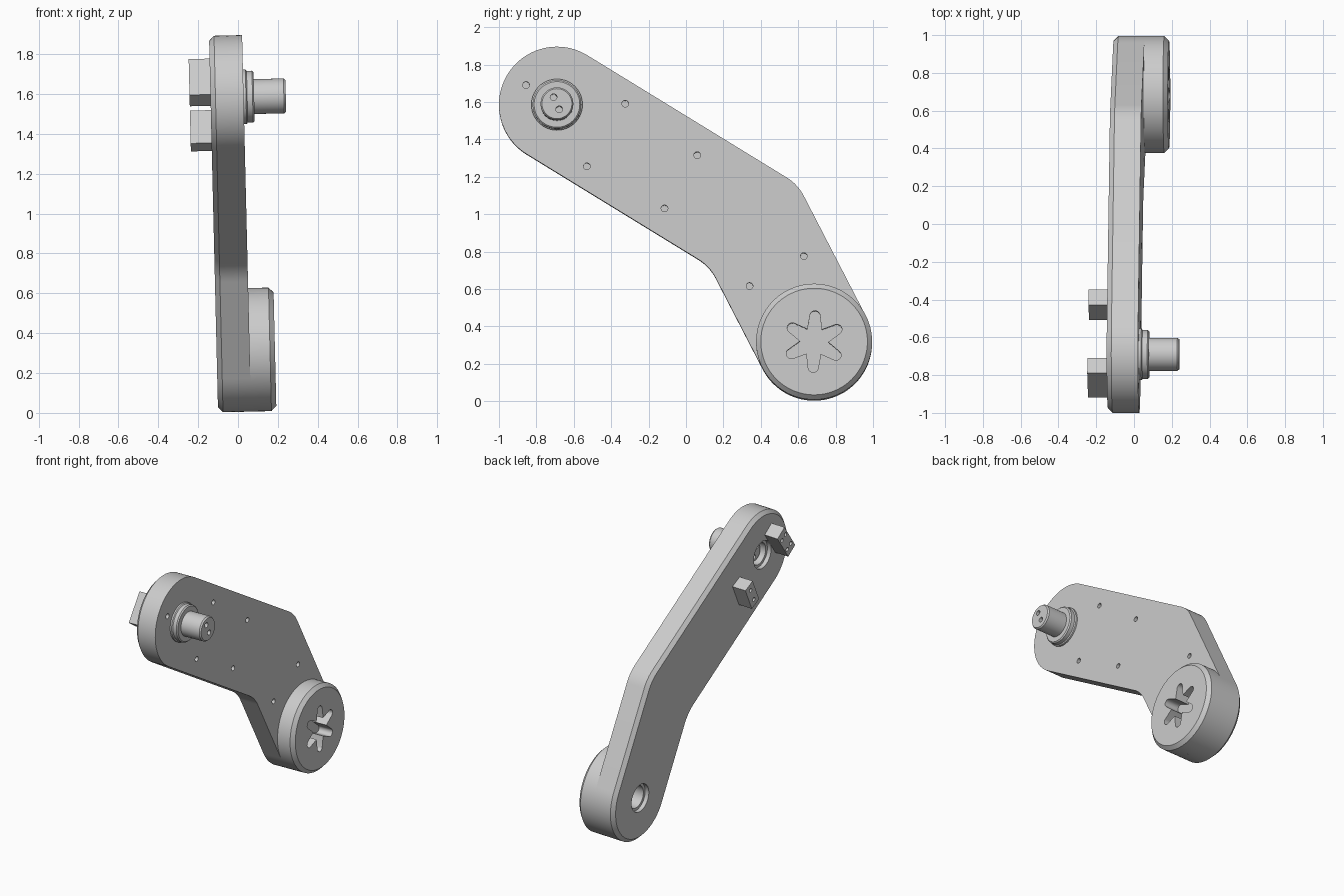
import bpy, bmesh, math
from math import cos, sin, radians
from mathutils import Vector

old = bpy.data.objects.get("Cube")
if old:
    bpy.data.objects.remove(old)

grey = bpy.data.materials.new("light_grey")
grey.use_nodes = True
COLOUR = (0.6, 0.6, 0.6, 1)
grey.diffuse_color = COLOUR
grey.node_tree.nodes["Principled BSDF"].inputs["Base Color"].default_value = COLOUR

TILT = -0.024            # the whole arm leans slightly about the y axis
BACK, FRONT, FACE = -0.10, 0.066, 0.193
TOP = Vector((-0.69, 1.585))      # pin centre (y, z)
LOW = Vector((0.685, 0.315))      # boss centre (y, z)
R = 0.31
parts = []


def polar(angle, r=1.0):
    return Vector((cos(angle), sin(angle))) * r


def arc(centre, r, start, end, steps):
    return [centre + polar(start + (end - start) * i / steps, r) for i in range(steps + 1)]


def circle(centre, r, n=48):
    return arc(centre, r, 0, 2 * math.pi, n)[:-1]


def loft(name, rings):
    """Solid through matching (x, outline) rings, capped at both ends."""
    bm = bmesh.new()
    loops = [[bm.verts.new((x, p.x, p.y)) for p in pts] for x, pts in rings]
    for a, b in zip(loops, loops[1:]):
        for i in range(len(a)):
            j = (i + 1) % len(a)
            bm.faces.new((a[i], a[j], b[j], b[i]))
    bm.faces.new(loops[0])
    bm.faces.new(loops[-1])
    bmesh.ops.recalc_face_normals(bm, faces=bm.faces)
    mesh = bpy.data.meshes.new(name)
    bm.to_mesh(mesh)
    bm.free()
    ob = bpy.data.objects.new(name, mesh)
    bpy.context.collection.objects.link(ob)
    mesh.materials.append(grey)
    return ob


def turned(name, centre, steps, n=64):
    return loft(name, [(x, circle(centre, r, n)) for x, r in steps])


def cut(ob, cutter):
    cutter.hide_render = True
    mod = ob.modifiers.new("cut", "BOOLEAN")
    mod.operation = "DIFFERENCE"
    mod.solver = "EXACT"
    mod.object = cutter
    bpy.context.view_layer.objects.active = ob
    bpy.ops.object.modifier_apply(modifier=mod.name)
    bpy.data.objects.remove(cutter)


def drill(ob, centre, r, x0, x1, n=20):
    cut(ob, turned("drill", centre, [(x0, r), (x1, r)], n))


# Bent arm plate outline: two round ends joined by filleted straight runs
N1, N2 = radians(58.5), radians(27.3)
MID, HALF = (N1 + N2) / 2, (N1 - N2) / 2
BEND = Vector((0.362, 0.940))
FILLET = 0.25


def outline(inset):
    reach = polar(MID, 1 / cos(HALF))
    outer = BEND + reach * (R - FILLET)
    inner = BEND - reach * (R + FILLET)
    pts = arc(TOP, R - inset, N1, N1 + math.pi, 40)
    pts += arc(inner, FILLET + inset, N1, N2, 8)
    pts += arc(LOW, R - inset, N2 - math.pi, N2, 40)
    pts += arc(outer, FILLET - inset, N2, N1, 8)
    return pts


plate = loft("arm_plate", [(BACK, outline(0.025)), (BACK + 0.025, outline(0)), (FRONT, outline(0))])
parts.append(plate)

# Blind screw holes on the outer side
for y, z in [(-0.855, 1.69), (-0.325, 1.59), (-0.53, 1.255), (0.06, 1.315),
             (-0.115, 1.03), (0.63, 0.775), (0.34, 0.615)]:
    drill(plate, Vector((y, z)), 0.018, FRONT - 0.1, FRONT + 0.05)

# Stepped bores on the back
for centre in (TOP, LOW):
    drill(plate, centre, 0.10, BACK - 0.05, BACK + 0.03, 48)
    drill(plate, centre, 0.08, BACK - 0.05, BACK + 0.12, 48)

# Round boss with chamfered rim and star socket
boss = turned("round_boss", LOW, [(FRONT, R), (FACE - 0.025, R), (FACE, R - 0.025)], 96)
star = []
for k in range(6):
    a = radians(88 + 60 * k)
    star.append(LOW + polar(a - radians(30), 0.075))
    star += arc(LOW + polar(a, 0.138), 0.027, a - radians(80), a + radians(80), 10)
cut(boss, loft("star_cutter", [(FACE - 0.11, star), (FACE + 0.05, star)]))
parts.append(boss)

# Collar and pin with two lengthwise holes
collar = turned("pin_collar", TOP, [(FRONT - 0.01, 0.137), (FRONT + 0.012, 0.137), (FRONT + 0.018, 0.13),
                                    (FRONT + 0.045, 0.13), (FRONT + 0.053, 0.122)])
pin = turned("pin", TOP, [(BACK + 0.06, 0.06), (FRONT - 0.03, 0.06), (FRONT - 0.03, 0.0875),
                          (0.268, 0.0875), (0.278, 0.08)])
for offset in (Vector((-0.018, 0.035)), Vector((0.012, -0.03))):
    drill(pin, TOP + offset, 0.018, BACK, 0.35)
parts += [collar, pin]

# Socket blocks on the back
for name, centre, angle, length, width, rows in [
        ("upper_socket_block", Vector((-0.815, 1.6625)), 54.2, 0.222, 0.097, (-1, 1)),
        ("lower_socket_block", Vector((-0.4275, 1.42)), 64, 0.183, 0.092, (0,))]:
    along = polar(radians(angle))
    across = Vector((-along.y, along.x))
    corners = [centre + along * length * s / 2 + across * width * t / 2
               for s, t in ((1, 1), (-1, 1), (-1, -1), (1, -1))]
    block = loft(name, [(-0.205, corners), (BACK + 0.005, corners)])
    for s in (-1, 1):
        for t in rows:
            drill(block, centre + along * s * length / 4 + across * t * width / 4, 0.014, -0.25, -0.165, 16)
    parts.append(block)

# Shade and lean all parts together
bpy.ops.object.select_all(action="DESELECT")
for ob in parts:
    ob.rotation_euler.y = TILT
    ob.select_set(True)
bpy.context.view_layer.objects.active = plate
bpy.ops.object.shade_smooth_by_angle(angle=radians(30))
